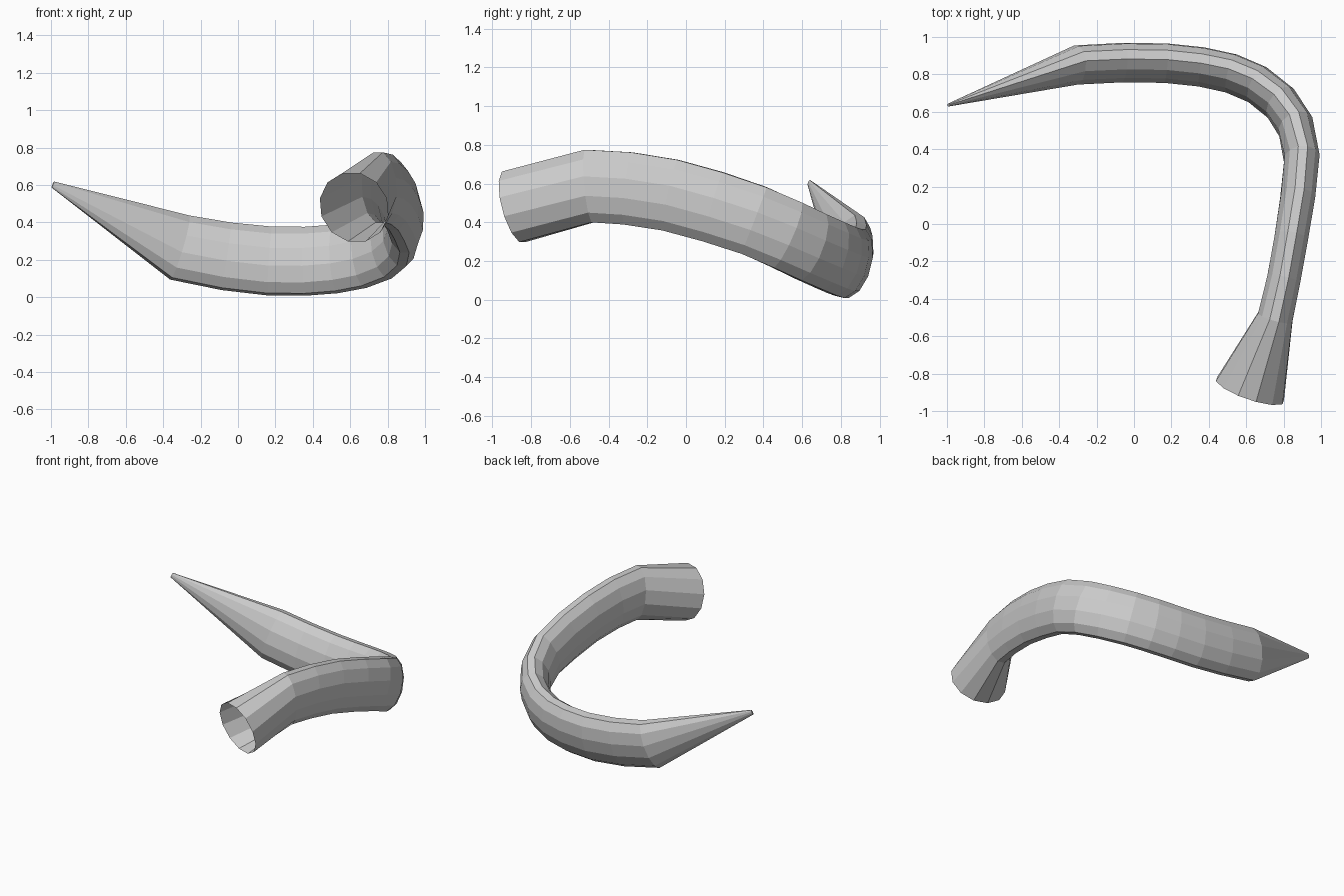
import bpy, bmesh, math
from mathutils import Vector

if "Cube" in bpy.data.objects:
    bpy.data.objects.remove(bpy.data.objects["Cube"])

SIDES = 12

# Stations along the horn: x, y, z, half width, half height, outward lean
stations = [
    (0.62, -0.89, 0.48, 0.195, 0.195, 0.0),
    (0.755, -0.50, 0.587, 0.098, 0.195, 0.0),
    (0.80, -0.30, 0.575, 0.093, 0.194, 0.0),
    (0.84, -0.08, 0.54, 0.093, 0.193, 0.0),
    (0.875, 0.14, 0.48, 0.095, 0.192, 0.02),
    (0.897, 0.35, 0.41, 0.097, 0.19, 0.05),
    (0.865, 0.52, 0.335, 0.10, 0.19, 0.10),
    (0.785, 0.645, 0.275, 0.10, 0.19, 0.17),
    (0.66, 0.745, 0.23, 0.10, 0.19, 0.22),
    (0.52, 0.805, 0.204, 0.10, 0.19, 0.25),
    (0.36, 0.84, 0.192, 0.10, 0.19, 0.25),
    (0.17, 0.86, 0.193, 0.10, 0.19, 0.25),
    (-0.06, 0.863, 0.218, 0.10, 0.188, 0.25),
    (-0.31, 0.85, 0.265, 0.10, 0.185, 0.22),
    (-0.99, 0.637, 0.602, 0.008, 0.018, 0.1),
]
pts = [Vector(s[:3]) for s in stations]

# Horn: elliptical rings swept along the curled path
bm = bmesh.new()
rings = []
for i, (x, y, z, w, h, lean) in enumerate(stations):
    before = (pts[i] - pts[i - 1]).normalized() if i else Vector()
    after = (pts[i + 1] - pts[i]).normalized() if i < len(pts) - 1 else Vector()
    tangent = (before + after).normalized()
    side = tangent.cross(Vector((0, 0, 1))).normalized()
    up = side.cross(tangent)
    up = (up + side * lean).normalized()
    side = tangent.cross(up)
    ring = []
    for k in range(SIDES):
        a = 2 * math.pi * (k + 0.5) / SIDES
        ring.append(bm.verts.new(pts[i] + side * w * math.cos(a) + up * h * math.sin(a)))
    rings.append(ring)

for r0, r1 in zip(rings, rings[1:]):
    for k in range(SIDES):
        n = (k + 1) % SIDES
        bm.faces.new((r0[k], r0[n], r1[n], r1[k]))

# Closed tip; the wide base stays open
bm.faces.new(rings[-1])
bmesh.ops.recalc_face_normals(bm, faces=bm.faces)

mesh = bpy.data.meshes.new("horn")
bm.to_mesh(mesh)
bm.free()
horn = bpy.data.objects.new("horn", mesh)
bpy.context.collection.objects.link(horn)
